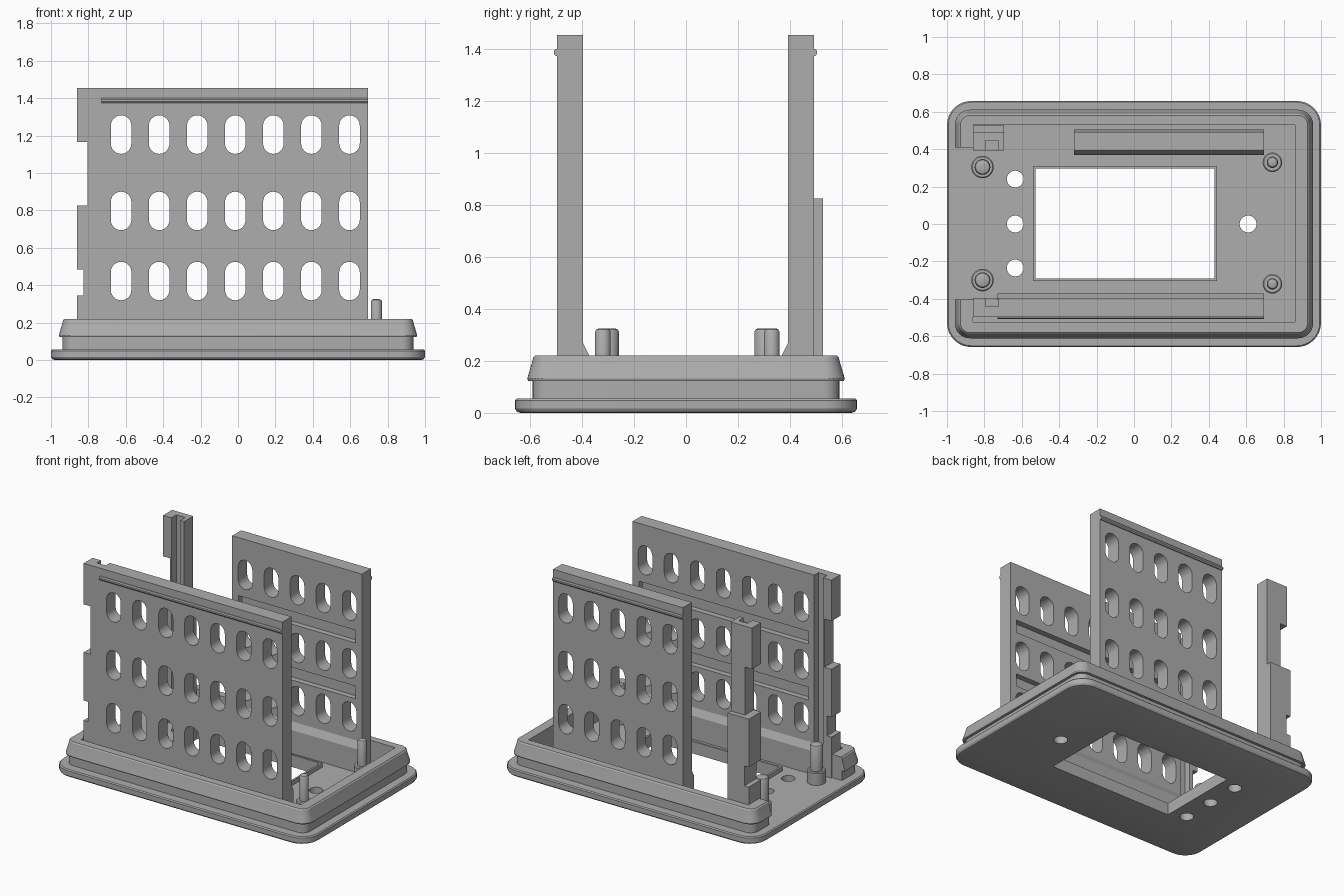
import bpy, bmesh, math

cube = bpy.data.objects.get("Cube")
if cube:
    bpy.data.objects.remove(cube, do_unlink=True)

grey = bpy.data.materials.new("plain grey")
grey.use_nodes = True
colour = (0.42, 0.42, 0.42, 1)
grey.diffuse_color = colour
grey.node_tree.nodes["Principled BSDF"].inputs["Base Color"].default_value = colour


def loft(name, rings):
    """Closed solid through rings of equal point counts."""
    bm = bmesh.new()
    loops = [[bm.verts.new(p) for p in ring] for ring in rings]
    n = len(loops[0])
    for a, b in zip(loops, loops[1:]):
        for i in range(n):
            bm.faces.new((a[i], a[(i + 1) % n], b[(i + 1) % n], b[i]))
    bm.faces.new(loops[0][::-1])
    bm.faces.new(loops[-1])
    bmesh.ops.recalc_face_normals(bm, faces=bm.faces)
    mesh = bpy.data.meshes.new(name)
    bm.to_mesh(mesh)
    bm.free()
    mesh.materials.append(grey)
    obj = bpy.data.objects.new(name, mesh)
    bpy.context.collection.objects.link(obj)
    return obj


def box(name, x0, x1, y0, y1, z0, z1):
    flat = [(x0, y0), (x1, y0), (x1, y1), (x0, y1)]
    return loft(name, [[(x, y, z) for x, y in flat] for z in (z0, z1)])


def along_y(name, pts, y0, y1):
    return loft(name, [[(x, y, z) for x, z in pts] for y in (y0, y1)])


def along_x(name, pts, x0, x1):
    return loft(name, [[(x, y, z) for y, z in pts] for x in (x0, x1)])


def round_rect(hx, hy, r, z, seg=8):
    pts = []
    for k, (sx, sy) in enumerate([(1, 1), (-1, 1), (-1, -1), (1, -1)]):
        for i in range(seg + 1):
            a = math.pi / 2 * (k + i / seg)
            pts.append((sx * (hx - r) + r * math.cos(a),
                        sy * (hy - r) + r * math.sin(a), z))
    return pts


def turned(name, cx, cy, profile, seg=32):
    return loft(name, [[(cx + r * math.cos(2 * math.pi * i / seg),
                         cy + r * math.sin(2 * math.pi * i / seg), z)
                        for i in range(seg)] for r, z in profile])


def cut(obj, cutters):
    for c in cutters:
        mod = obj.modifiers.new("cut", "BOOLEAN")
        mod.operation, mod.solver, mod.object = "DIFFERENCE", "EXACT", c
        bpy.context.view_layer.objects.active = obj
        bpy.ops.object.modifier_apply(modifier=mod.name)
        bpy.data.objects.remove(c, do_unlink=True)


def smooth(obj):
    bpy.ops.object.select_all(action="DESELECT")
    obj.select_set(True)
    bpy.context.view_layer.objects.active = obj
    bpy.ops.object.shade_smooth_by_angle(angle=math.radians(30))


FLOOR, RIM, TOP = 0.055, 0.22, 1.455

# Base plate with rounded lower edge, window and screw holes
plate = loft("base_plate", [
    round_rect(1 - d, 0.658 - d, 0.13 - d, z)
    for d, z in [(0.02, 0), (0.008, 0.004), (0, 0.016), (0, 0.048), (0.007, FLOOR)]])
holes = [turned("hole", x, y, [(0.045, -0.1), (0.045, 0.2)])
         for x, y in [(-0.635, 0.24), (-0.635, 0), (-0.635, -0.235), (0.61, 0)]]
cut(plate, holes + [box("window", -0.526, 0.43, -0.291, 0.296, -0.1, 0.2)])
smooth(plate)

# Thin raised frame round the window
frame = box("window_frame", -0.54, 0.444, -0.305, 0.31, 0.03, 0.085)
cut(frame, [box("window", -0.526, 0.43, -0.291, 0.296, -0.1, 0.2)])

# Snap-in rim with an overhanging lip, open on the right side
rim = loft("snap_rim", [
    round_rect(0.937 + d, 0.59 + d, 0.06 + d, z)
    for d, z in [(0, 0.05), (0, 0.123), (0.018, 0.123), (0.021, 0.132),
                 (0.001, 0.2), (-0.002, 0.213), (-0.009, RIM)]])
cut(rim, [box("inside", -0.86, 0.86, -0.525, 0.53, 0, 0.4),
          box("gap", -1.1, -0.8, -0.405, 0.41, 0, 0.4)])
smooth(rim)

# Notched outer edge shared by the front wall and the back pillar
NOTCHED = [(-0.86, TOP), (-0.86, 1.165), (-0.805, 1.165), (-0.805, 0.825),
           (-0.86, 0.825), (-0.86, 0.485), (-0.825, 0.485), (-0.825, 0.345),
           (-0.86, 0.345), (-0.86, 0.05)]


def slots(columns):
    """Vertical rounded slots in three rows."""
    made = []
    for cx in columns:
        for cz in (1.205, 0.797, 0.422):
            pts = []
            for i in range(26):
                a = math.pi * (i % 13) / 12 + (math.pi if i > 12 else 0)
                rise = 0.048 if i < 13 else -0.048
                pts.append((cx + 0.055 * math.cos(a), cz + rise + 0.055 * math.sin(a)))
            made.append(along_y("slot", pts, -1, 1))
    return made


def finish_wall(wall, side, x0, inner, outer, first_column):
    """Slots, inner grooves, snap ridge and foot for one wall."""
    grooves = [box("groove", x0 + 0.05, 0.645, *sorted((inner - side * 0.1, inner + side * 0.04)),
                   z, z + 0.09) for z in (0.955, 0.56)]
    cut(wall, grooves + slots([-0.625 + 0.2035 * i for i in range(first_column, 7)]))
    smooth(wall)
    tag = "front" if side < 0 else "back"
    ridge = [(outer + side * d, z) for d, z in
             [(-0.01, 1.372), (0.006, 1.374), (0.012, 1.382), (0.012, 1.393),
              (0.006, 1.4), (-0.01, 1.402)]]
    along_x(tag + "_snap_ridge", ridge, x0, 0.695)
    foot = [(inner + side * d, z) for d, z in
            [(0.01, 0.05), (-0.024, 0.05), (-0.024, 0.22), (0, 0.268), (0.01, 0.268)]]
    along_x(tag + "_foot", foot, x0, 0.695)


# Front wall with a rail channel near its notched end
front = along_y("front_wall", NOTCHED + [(0.695, 0.05), (0.695, TOP)], -0.496, -0.396)
cut(front, [box("channel", -0.795, -0.725, -0.442, -0.3, 0.22, 2)])
finish_wall(front, -1, -0.73, -0.396, -0.496, 0)

# Back wall, shorter
back = box("back_wall", -0.32, 0.695, 0.392, 0.492, 0.05, TOP)
finish_wall(back, 1, -0.32, 0.392, 0.492, 2)

# Back pillar with channel and a thicker lower half
pillar = along_y("back_pillar", NOTCHED + [(-0.695, 0.05), (-0.695, TOP)], 0.392, 0.492)
cut(pillar, [box("channel", -0.795, -0.725, 0.3, 0.447, 0.22, 2)])
along_y("pillar_thickening", NOTCHED[3:4] + NOTCHED[4:] + [(-0.695, 0.05), (-0.695, 0.825)],
        0.49, 0.527)

# Locating posts: a collar and a rounded pin
for tag, x, collar, pin, ys in [("right", -0.81, 0.06, 0.042, (-0.3, 0.305)),
                                ("left", 0.74, 0.052, 0.03, (-0.32, 0.33))]:
    for place, y in zip(("front", "back"), ys):
        post = turned(f"{place}_{tag}_post", x, y, [
            (collar, 0.05), (collar, 0.138), (collar - 0.006, 0.144), (pin, 0.144),
            (pin, 0.312), (pin - 0.005, 0.321), (pin - 0.013, 0.325)])
        smooth(post)
